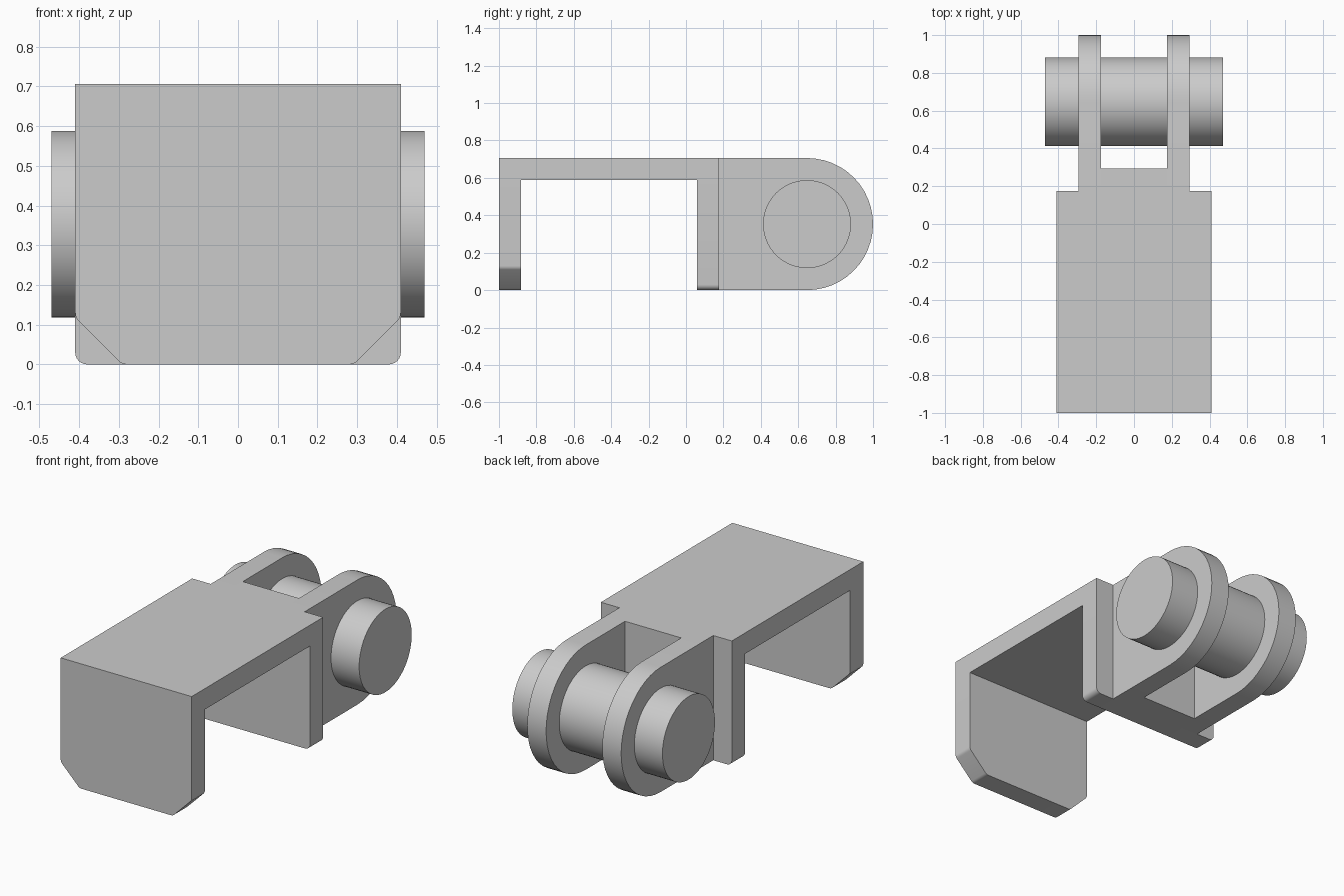
import bpy, bmesh, math
from mathutils import Vector

cube = bpy.data.objects.get("Cube")
if cube:
    bpy.data.objects.remove(cube, do_unlink=True)

GREY = (0.6, 0.6, 0.6, 1)
grey = bpy.data.materials.new("plain grey")
grey.use_nodes = True
grey.diffuse_color = GREY
for node in grey.node_tree.nodes:
    if node.type == 'BSDF_PRINCIPLED':
        node.inputs["Base Color"].default_value = GREY


def rounded(corners, steps=12):
    """Outline from (u, v, radius) corners, each rounded by its radius."""
    out = []
    n = len(corners)
    for i, (u, v, r) in enumerate(corners):
        p = Vector((u, v))
        if r == 0:
            out.append(p)
            continue
        a = (Vector(corners[i - 1][:2]) - p).normalized()
        b = (Vector(corners[(i + 1) % n][:2]) - p).normalized()
        half = a.angle(b) / 2
        centre = p + (a + b).normalized() * r / math.sin(half)
        start = p + a * r / math.tan(half) - centre
        end = p + b * r / math.tan(half) - centre
        total = math.pi - 2 * half
        for k in range(steps + 1):
            t = k / steps
            arc = (start * math.sin((1 - t) * total) + end * math.sin(t * total)) / math.sin(total)
            q = centre + arc
            if not out or (q - out[-1]).length > 1e-5:
                out.append(q)
    return out


def prism(name, outline, axis, low, high):
    """Extrude an outline along x (outline in y, z) or y (outline in x, z)."""
    bm = bmesh.new()
    place = (lambda p: (low, p.x, p.y)) if axis == 'x' else (lambda p: (p.x, low, p.y))
    face = bm.faces.new([bm.verts.new(place(p)) for p in outline])
    moved = bmesh.ops.extrude_face_region(bm, geom=[face])["geom"]
    shift = Vector((high - low, 0, 0)) if axis == 'x' else Vector((0, high - low, 0))
    bmesh.ops.translate(bm, vec=shift, verts=[g for g in moved if isinstance(g, bmesh.types.BMVert)])
    bmesh.ops.recalc_face_normals(bm, faces=bm.faces)
    mesh = bpy.data.meshes.new(name)
    bm.to_mesh(mesh)
    bm.free()
    mesh.materials.append(grey)
    obj = bpy.data.objects.new(name, mesh)
    bpy.context.collection.objects.link(obj)
    bpy.ops.object.select_all(action='DESELECT')
    obj.select_set(True)
    bpy.context.view_layer.objects.active = obj
    bpy.ops.object.shade_smooth_by_angle(angle=math.radians(30))
    return obj


W, H, T = 0.41, 0.706, 0.118      # half width, height, wall thickness
LUG_IN, LUG_OUT = 0.176, 0.294    # inner and outer faces of the lugs
BACK, WEB = 0.176, 0.294          # rear of the back plate and of the web
R = H / 2

# Front plate with clipped lower corners
prism("front_plate", rounded([(-W, H, 0), (-W, T, 0.03), (T - W, 0, 0.03),
                              (W - T, 0, 0.03), (W, T, 0.03), (W, H, 0)], 4), 'y', -1, T - 1)

# Top plate joining front and back
prism("top_plate", rounded([(-W, H - T, 0), (W, H - T, 0), (W, H, 0), (-W, H, 0)]),
      'y', T - 1, BACK - T)

# Back plate with softly rounded lower corners
prism("back_plate", rounded([(-W, H, 0), (-W, 0, 0.03), (W, 0, 0.03), (W, H, 0)], 6),
      'y', BACK - T, BACK)

# Web between the lugs
prism("web", rounded([(-LUG_IN, 0, 0), (LUG_IN, 0, 0), (LUG_IN, H, 0), (-LUG_IN, H, 0)]),
      'y', BACK, WEB)

# Round-ended lugs
lug = rounded([(BACK, 0, 0), (1, 0, R), (1, H, R), (BACK, H, 0)])
prism("left_lug", lug, 'x', LUG_IN, LUG_OUT)
prism("right_lug", lug, 'x', -LUG_OUT, -LUG_IN)

# Hinge pin through both lugs
pin = [Vector((1 - R + 0.235 * math.cos(a), R + 0.235 * math.sin(a)))
       for a in (math.tau * k / 64 for k in range(64))]
prism("hinge_pin", pin, 'x', -0.47, 0.47)
